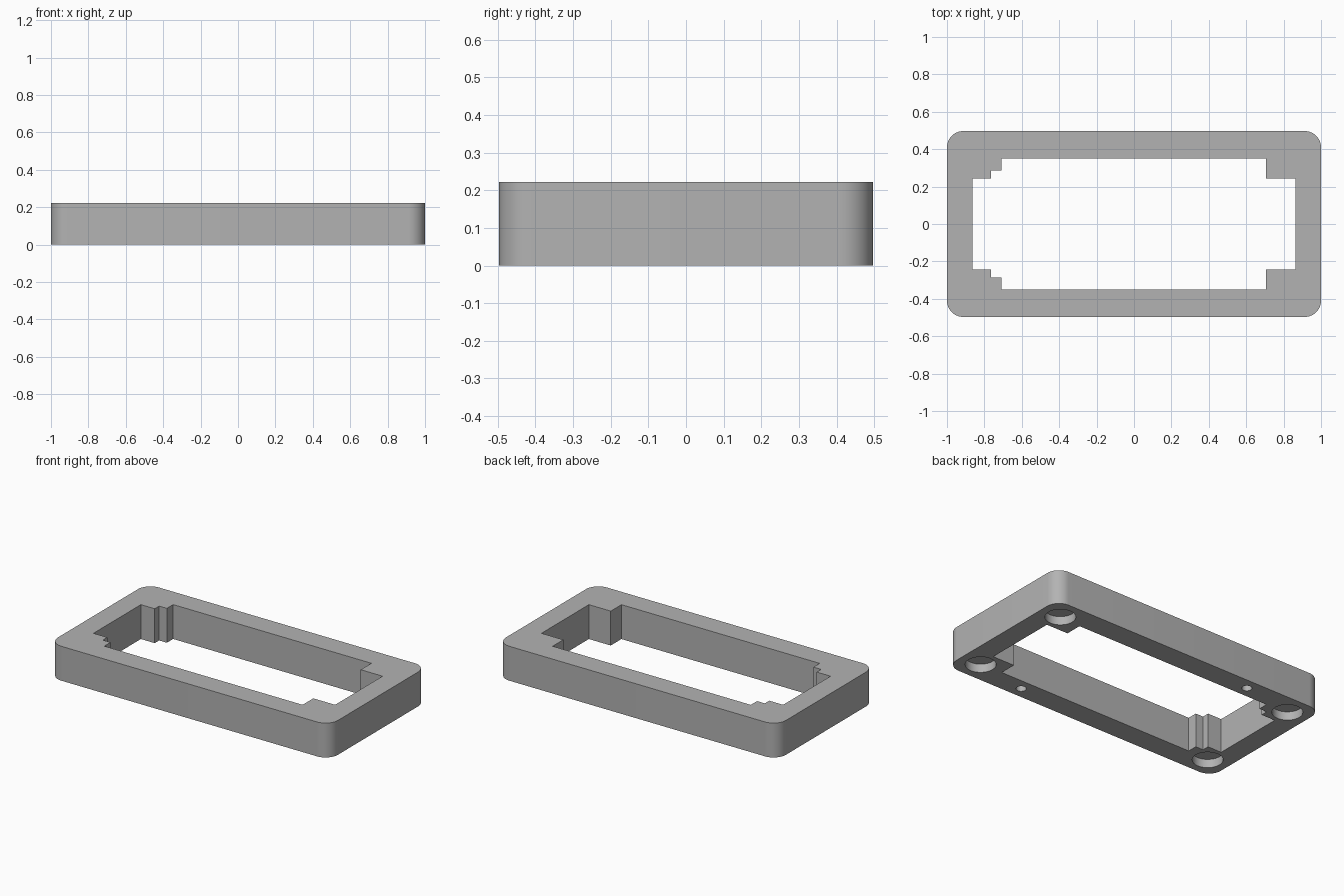
import bpy, bmesh
from math import cos, sin, pi, radians

cube = bpy.data.objects.get("Cube")
if cube:
    bpy.data.objects.remove(cube, do_unlink=True)

HALF_X, HALF_Y, HEIGHT, CORNER = 1.0, 0.497, 0.222, 0.088

grey = bpy.data.materials.new("mid_grey")
grey.use_nodes = True
grey.diffuse_color = (0.45, 0.45, 0.45, 1)
grey.node_tree.nodes["Principled BSDF"].inputs["Base Color"].default_value = (0.45, 0.45, 0.45, 1)


def prism(name, outline, z0, z1):
    """Extrude a counter-clockwise outline from z0 to z1."""
    bm = bmesh.new()
    base = bm.faces.new([bm.verts.new((x, y, z0)) for x, y in outline])
    ext = bmesh.ops.extrude_face_region(bm, geom=[base], use_keep_orig=True)
    top = [v for v in ext["geom"] if isinstance(v, bmesh.types.BMVert)]
    bmesh.ops.translate(bm, verts=top, vec=(0, 0, z1 - z0))
    bmesh.ops.recalc_face_normals(bm, faces=bm.faces)
    mesh = bpy.data.meshes.new(name)
    bm.to_mesh(mesh)
    bm.free()
    mesh.materials.append(grey)
    obj = bpy.data.objects.new(name, mesh)
    bpy.context.collection.objects.link(obj)
    return obj


def arc(cx, cy, r, start, sweep, steps):
    return [(cx + r * cos(start + sweep * i / steps), cy + r * sin(start + sweep * i / steps))
            for i in range(steps + 1)]


def cut(target, cutter):
    """Subtract a cutter and discard it."""
    cutter.hide_render = True
    bpy.context.view_layer.objects.active = target
    mod = target.modifiers.new("cut", "BOOLEAN")
    mod.operation, mod.solver, mod.object = "DIFFERENCE", "EXACT", cutter
    bpy.ops.object.modifier_apply(modifier=mod.name)
    bpy.data.objects.remove(cutter, do_unlink=True)


# Outer block with rounded corners
outline = []
for k, (sx, sy) in enumerate([(1, 1), (-1, 1), (-1, -1), (1, -1)]):
    outline += arc(sx * (HALF_X - CORNER), sy * (HALF_Y - CORNER), CORNER, k * pi / 2, pi / 2, 12)
frame = prism("frame", outline, 0, HEIGHT)

# Window: plain corner steps on the left end, double steps on the right end
upper = [(0.863, 0.242), (0.707, 0.242), (0.707, 0.351), (-0.709, 0.351),
         (-0.709, 0.287), (-0.764, 0.287), (-0.764, 0.242), (-0.863, 0.242)]
lower = [(x, -y) for x, y in reversed(upper)]
cut(frame, prism("window_cutter", upper + lower, -0.1, HEIGHT + 0.1))


def blind_hole(x, y, r, depth):
    cut(frame, prism("hole_cutter", arc(x, y, r, 0, 2 * pi, 40)[:-1], -0.1, depth))


# Round pockets under the four corners
for sx in (-1, 1):
    for sy in (-1, 1):
        blind_hole(sx * 0.86, sy * 0.36, 0.09, 0.055)

# Two small pin holes on opposite sides
for s in (-1, 1):
    blind_hole(s * 0.5, -s * 0.423, 0.03, 0.11)

bpy.ops.object.select_all(action="DESELECT")
frame.select_set(True)
bpy.context.view_layer.objects.active = frame
bpy.ops.object.shade_smooth_by_angle(angle=radians(30))
